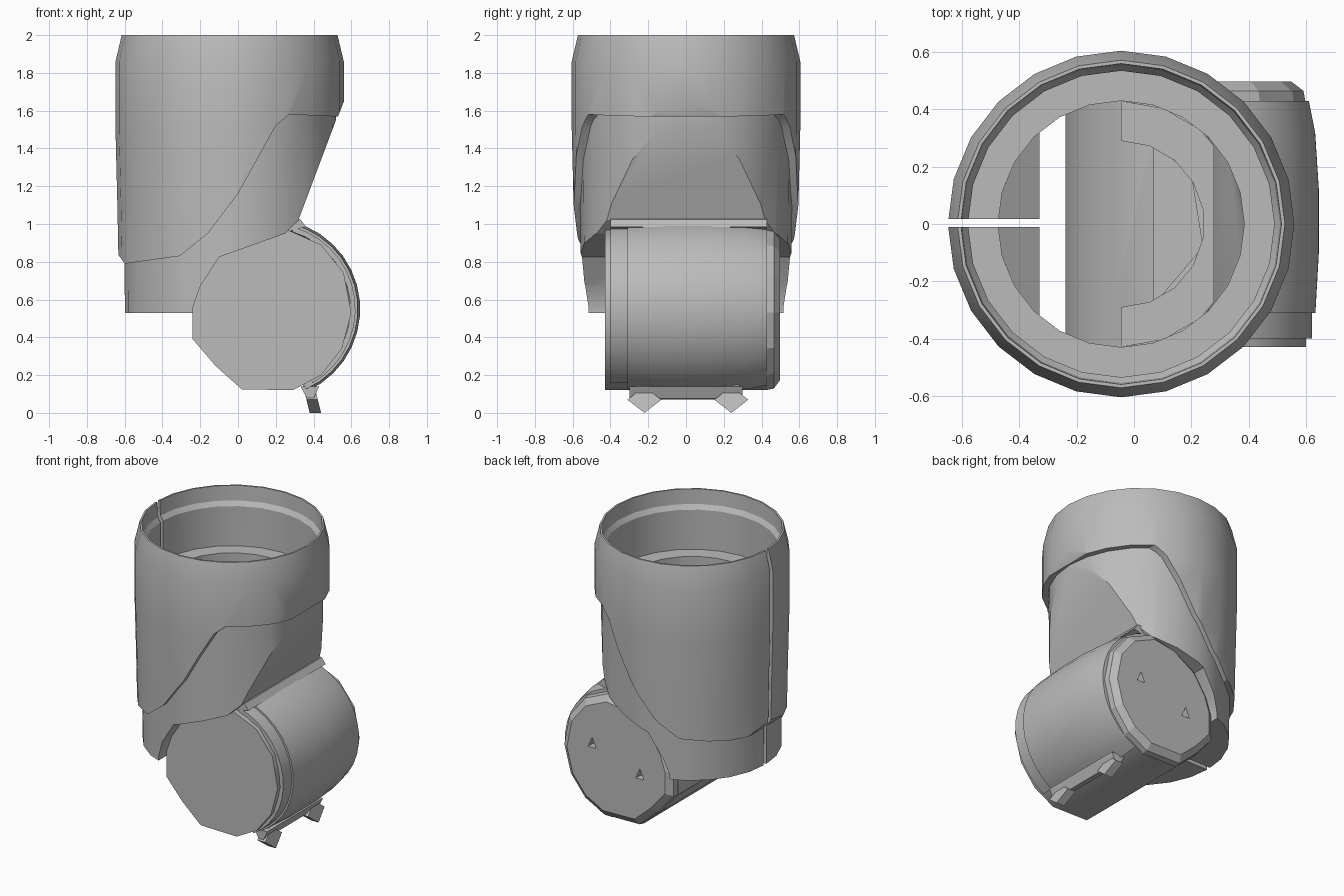
import bpy, bmesh, math
from mathutils import Vector

if "Cube" in bpy.data.objects:
    bpy.data.objects.remove(bpy.data.objects["Cube"])

CX = -0.045                     # axis of the upright cylinder
DRUM = Vector((0.17, 0.55))     # axis of the lying drum, in x and z

grey = bpy.data.materials.new("plain grey")
grey.use_nodes = True
colour = (0.5, 0.5, 0.5, 1)
grey.diffuse_color = colour
grey.node_tree.nodes["Principled BSDF"].inputs["Base Color"].default_value = colour


def finish(bm, name):
    bmesh.ops.recalc_face_normals(bm, faces=bm.faces)
    mesh = bpy.data.meshes.new(name)
    bm.to_mesh(mesh)
    bm.free()
    mesh.materials.append(grey)
    ob = bpy.data.objects.new(name, mesh)
    bpy.context.collection.objects.link(ob)
    return ob


def prism(name, points, a, b, axis="y"):
    """Extrude an outline: (x,z) along y, (y,z) along x or (x,y) along z."""
    place = {"y": lambda u, w, d: (u, d, w), "x": lambda u, w, d: (d, u, w),
             "z": lambda u, w, d: (u, w, d)}[axis]
    bm = bmesh.new()
    face = bm.faces.new([bm.verts.new(place(u, w, a)) for u, w in points])
    ext = bmesh.ops.extrude_face_region(bm, geom=[face])["geom"]
    bmesh.ops.translate(bm, vec=place(0, 0, b - a),
                        verts=[v for v in ext if isinstance(v, bmesh.types.BMVert)])
    return finish(bm, name)


def loft(name, sections):
    """Skin a row of x,z outlines, each at its own y, and close both ends."""
    bm = bmesh.new()
    rings = [[bm.verts.new((x, y, z)) for x, z in pts] for y, pts in sections]
    for p, q in zip(rings, rings[1:]):
        for i in range(len(p)):
            j = (i + 1) % len(p)
            bm.faces.new((p[i], p[j], q[j], q[i]))
    bm.faces.new(rings[0])
    bm.faces.new(rings[-1])
    return finish(bm, name)


def lathe(name, profile, sides=24):
    """Revolve a closed radius/height profile about the upright axis."""
    bm = bmesh.new()
    rings = []
    for i in range(sides):
        t = math.tau * i / sides
        rings.append([bm.verts.new((CX + r * math.cos(t), r * math.sin(t), z)) for r, z in profile])
    n = len(profile)
    for i in range(sides):
        p, q = rings[i], rings[(i + 1) % sides]
        for j in range(n):
            k = (j + 1) % n
            bm.faces.new((p[j], q[j], q[k], p[k]))
    return finish(bm, name)


def boolean(ob, cutter, mode="DIFFERENCE"):
    mod = ob.modifiers.new("cut", "BOOLEAN")
    mod.object, mod.operation, mod.solver = cutter, mode, "EXACT"
    bpy.context.view_layer.objects.active = ob
    bpy.ops.object.modifier_apply(modifier=mod.name)


def drop(*obs):
    for ob in obs:
        bpy.data.objects.remove(ob)


def smooth(ob, angle=24):
    bpy.ops.object.select_all(action="DESELECT")
    ob.select_set(True)
    bpy.context.view_layer.objects.active = ob
    bpy.ops.object.shade_smooth_by_angle(angle=math.radians(angle))


def arc(radius, start, end, steps=14):
    out = []
    for i in range(steps + 1):
        t = math.radians(start + (end - start) * i / steps)
        out.append((DRUM.x + radius * math.cos(t), DRUM.y + radius * math.sin(t)))
    return out


# Outer sleeve: chamfered thin rim, inner step, swooping lower edge
sleeve = lathe("outer_sleeve", [(0.585, 0.6), (0.595, 1.1), (0.605, 1.5), (0.605, 1.86), (0.572, 2.0),
                                (0.56, 2.0), (0.555, 1.9), (0.535, 1.87), (0.535, 0.6)])
swoop = prism("swoop_cutter", [(-1, 0.9), (-0.65, 0.86), (-0.6, 0.79), (-0.31, 0.83), (-0.16, 0.95),
                               (0, 1.16), (0.2, 1.52), (0.27, 1.58), (0.5, 1.57), (0.53, 1.57),
                               (0.6, 1.75), (1, 1.75), (1, 0), (-1, 0)], -1, 1)
boolean(sleeve, swoop)

# Inner body: thick tube with a sloping front and a seat for the drum
body = lathe("inner_body", [(0.555, 0.53), (0.565, 1.6), (0.08, 1.6), (0.08, 0.53)])
seat = prism("seat_cutter", [(0.56, 1.66), (0.32, 1.02), (0.25, 0.95), (-0.1, 0.825), (-0.2, 0.67),
                             (-0.238, 0.56), (-0.238, 0.3), (1, 0.3), (1, 1.66)], -1, 1)
cavity = prism("cavity_cutter", [(-0.33, 0.3), (-0.33, 1.3), (-0.5, 1.42), (-0.5, 1.8), (0.5, 1.8),
                                 (0.46, 1.58), (0.26, 1.03), (0.2, 0.3)], -1, 1)
bore = lathe("bore_cutter", [(0.43, 0.2), (0.43, 1.9), (0.01, 1.9), (0.01, 0.2)])
boolean(cavity, bore, "INTERSECT")
boolean(body, cavity)
boolean(body, seat)

# Slit down the side of both shells
slit = prism("slit_cutter", [(-1, 0), (-0.2, 0), (-0.2, 3), (-1, 3)], -0.01, 0.018)
for shell in (sleeve, body):
    boolean(shell, slit)
    smooth(shell)
drop(swoop, seat, cavity, bore, slit)

# Half-round shelf inside the body
half = [math.radians(a) for a in range(-90, 91, 20)]
shelf = prism("inner_shelf", [(CX + r * math.cos(t), r * math.sin(t))
                              for r, run in ((0.43, half), (0.29, half[::-1])) for t in run],
              1.08, 1.12, "z")
trim = prism("shelf_trim", [(0.28, 0.9), (0.28, 1.3), (1, 1.3), (1, 0.9)], -1, 1)
boolean(shelf, trim)
drop(trim)

# Drum core with its flat front end and a pocket in its top
outline = [(-0.24, 0.39), (-0.12, 0.25), (0.02, 0.125), (0.29, 0.12), (0.44, 0.2), (0.55, 0.34),
           (0.6, 0.53), (0.56, 0.74), (0.44, 0.89), (0.26, 0.97), (0.08, 0.94), (-0.1, 0.83),
           (-0.2, 0.68), (-0.24, 0.56)]
core = prism("drum_core", outline, -0.43, 0.43)
pocket = prism("pocket_cutter", [(0.07, 0.28), (0.2, 0.17), (0.24, -0.08), (0.07, -0.28)], 0.75, 1.2, "z")
boolean(core, pocket)
drop(pocket)
smooth(core, 40)

# Chamfered back cap with two small triangular holes
cap = loft("drum_back_cap", [(y, [(0.18 + (x - 0.18) * s, 0.55 + (z - 0.55) * s) for x, z in outline])
                             for s, y in ((1, 0.42), (0.98, 0.465), (0.88, 0.497))])
for side in (1, -1):
    x, z = 0.18 + side * 0.18, 0.55 + side * 0.06
    hole = prism("hole_cutter", [(x - 0.03, z - 0.03), (x + 0.03, z - 0.03), (x, z + 0.04)], 0.45, 0.6)
    boolean(cap, hole)
    drop(hole)

# Barrel-shaped cover wrapped round the drum, and a narrow band in front of it
cover = loft("drum_cover", [(y, arc(r, 77, -66) + arc(r - 0.035, -66, 77))
                            for y, r in ((-0.31, 0.465), (-0.1, 0.477), (0.12, 0.477),
                                         (0.32, 0.464), (0.43, 0.442))])
band = prism("drum_band", arc(0.452, 74, -60) + arc(0.425, -60, 74), -0.4, -0.3)
for part in (cover, band):
    smooth(part)

# Raised lips along the top and bottom edges of the cover
prism("cover_top_lip", [(0.265, 0.96), (0.265, 1.02), (0.28, 1.03), (0.33, 1.025), (0.36, 0.985)], -0.4, 0.43)
prism("cover_bottom_lip", [(0.33, 0.14), (0.37, 0.07), (0.4, 0.075), (0.43, 0.14)], -0.3, 0.3)

# Two pointed clips under the cover
clip = [(-0.09, 0.07), (0, 0), (0.09, 0.07), (0.05, 0.1), (0.03, 0.2), (-0.03, 0.2), (-0.05, 0.1)]
for name, y in (("front_clip", -0.22), ("back_clip", 0.24)):
    ob = prism(name, [(y + u, w) for u, w in clip], 0.355, 0.415, "x")
    for v in ob.data.vertices:
        v.co.x += 0.25 * (0.1 - v.co.z)
